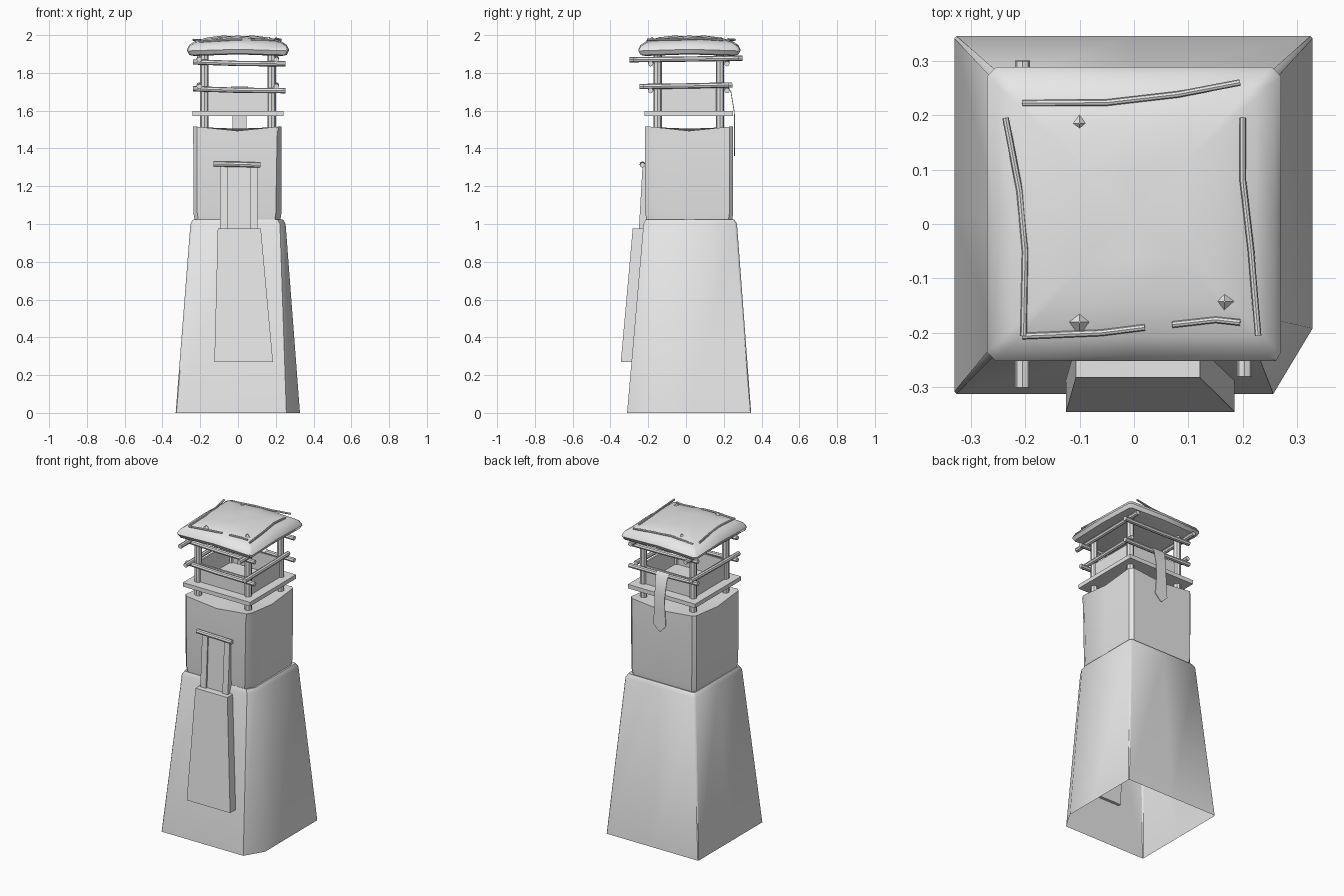
import bpy, bmesh, math

if "Cube" in bpy.data.objects:
    bpy.data.objects.remove(bpy.data.objects["Cube"], do_unlink=True)

GREY = (0.8, 0.8, 0.8, 1)
mat = bpy.data.materials.new("plain grey")
mat.use_nodes = True
mat.diffuse_color = GREY
mat.node_tree.nodes["Principled BSDF"].inputs["Base Color"].default_value = GREY
parts = []


def add_object(name, data):
    data.materials.append(mat)
    ob = bpy.data.objects.new(name, data)
    bpy.context.scene.collection.objects.link(ob)
    parts.append(ob)
    return ob


def loft(name, rings, bottom=True, top=True):
    """Skin a stack of equal-length point rings."""
    bm = bmesh.new()
    loops = [[bm.verts.new(p) for p in ring] for ring in rings]
    n = len(loops[0])
    for a, b in zip(loops, loops[1:]):
        for i in range(n):
            j = (i + 1) % n
            bm.faces.new((a[i], a[j], b[j], b[i]))
    if bottom:
        bm.faces.new(loops[0][::-1])
    if top:
        # fan to the middle so a wavy rim still closes cleanly
        mid = bm.verts.new([sum(v.co[k] for v in loops[-1]) / n for k in range(3)])
        for i in range(n):
            bm.faces.new((loops[-1][i], loops[-1][(i + 1) % n], mid))
    bmesh.ops.recalc_face_normals(bm, faces=bm.faces)
    me = bpy.data.meshes.new(name)
    bm.to_mesh(me)
    bm.free()
    return add_object(name, me)


def ring(x0, x1, y0, y1, z, cut=0.02, front_cut=None, sag=0.0):
    """Rectangle with cut corners; side middles drop by sag."""
    c, f = cut, cut if front_cut is None else front_cut
    xm, ym, low = (x0 + x1) / 2, (y0 + y1) / 2, z - sag
    return [(x0 + c, y0, z), (xm, y0, low), (x1 - f * 0.6, y0, z),
            (x1, y0 + f, z), (x1, ym, low), (x1, y1 - c, z),
            (x1 - c, y1, z), (xm, y1, low), (x0 + c, y1, z),
            (x0, y1 - c, z), (x0, ym, low), (x0, y0 + c, z)]


def quad(x0, x1, y0, y1, z):
    return [(x0, y0, z), (x1, y0, z), (x1, y1, z), (x0, y1, z)]


def box(name, x0, x1, y0, y1, z0, z1):
    return loft(name, [quad(x0, x1, y0, y1, z0), quad(x0, x1, y0, y1, z1)])


def pole(name, points, radius):
    """Round stick along a path."""
    cu = bpy.data.curves.new(name, "CURVE")
    cu.dimensions = "3D"
    cu.bevel_depth = radius
    cu.bevel_resolution = 2
    cu.use_fill_caps = True
    sp = cu.splines.new("POLY")
    sp.points.add(len(points) - 1)
    for p, co in zip(sp.points, points):
        p.co = (*co, 1)
    return add_object(name, cu)


# Tapered lower tower, open underneath, with a shoulder at the top
loft("lower_tower", [
    ring(-0.33, 0.328, -0.312, 0.345, 0, 0.004, 0.12),
    ring(-0.252, 0.252, -0.225, 0.27, 1.0, 0.012, 0.05),
    ring(-0.238, 0.238, -0.213, 0.255, 1.025, 0.012, 0.05),
    ring(-0.22, 0.215, -0.195, 0.235, 1.02, 0.012, 0.05)], bottom=False)

# Upper block with a sagging rim
loft("upper_tower", [
    ring(-0.225, 0.22, -0.205, 0.24, 0.99, 0.02, 0.05),
    ring(-0.236, 0.23, -0.216, 0.25, 1.06, 0.02, 0.05),
    ring(-0.237, 0.231, -0.217, 0.25, 1.46, 0.02, 0.04),
    ring(-0.237, 0.231, -0.217, 0.25, 1.515, 0.02, 0.03, 0.022),
    ring(-0.215, 0.21, -0.195, 0.23, 1.512, 0.02, 0.03, 0.022)])

# Front buttress and the framed opening above it
loft("buttress", [quad(-0.125, 0.185, -0.345, -0.27, 0.27),
                  quad(-0.107, 0.121, -0.282, -0.205, 0.975)])
for side, a, b in (("right", -0.095, -0.055), ("left", 0.063, 0.102)):
    loft(side + "_window_post", [quad(a, b, -0.25, -0.2, 0.96),
                                 quad(a, b, -0.23, -0.2, 1.31)])
loft("window_panel", [quad(-0.06, 0.07, -0.238, -0.2, 0.96),
                      quad(-0.06, 0.07, -0.222, -0.2, 1.31)])
pole("window_lintel", [(-0.13, -0.23, 1.318), (0, -0.232, 1.316),
                       (0.118, -0.23, 1.312)], 0.014)

# Lookout floor, corner posts and low walls
box("lookout_floor", -0.24, 0.24, -0.22, 0.25, 1.572, 1.598)
FRONT, BACK, SIDE = -0.15, 0.18, 0.178
for x in (-SIDE, SIDE):
    for y in (FRONT, BACK):
        pole("corner_post", [(x, y, 1.49), (x, y, 1.905)], 0.022)
    box("side_wall", x - 0.005, x + 0.005, FRONT, BACK, 1.595, 1.725)
for y in (FRONT, BACK):
    box("end_wall", -SIDE, SIDE, y - 0.005, y + 0.005, 1.595, 1.715)

# Crossed log rails, a lower and an upper set
for level, reach in ((1.708, 0.245), (1.85, 0.3)):
    for y in (FRONT - 0.037, BACK + 0.037):
        pole("cross_rail", [(-0.238, y, level + 0.008), (0, y, level),
                            (0.252, y, level - 0.002)], 0.014)
    for x in (-0.205, 0.203):
        end = reach if x < 0 else reach - 0.02
        pole("side_rail", [(x, -end, level + 0.02), (x, 0, level + 0.023),
                           (x, end, level + 0.028)], 0.014)

# Cushion-shaped roof
levels = [(0.235, 1.89), (0.258, 1.895), (0.27, 1.917), (0.258, 1.94),
          (0.225, 1.962), (0.16, 1.98), (0.08, 1.99)]
loft("roof", [ring(-r, r, 0.018 - r, 0.018 + r, z, r * 0.06, None, -0.008)
              for r, z in levels])

# Bent twigs lying on the roof
twigs = [
    [(-0.205, 0.222, 1.965), (-0.05, 0.223, 1.978), (0.08, 0.238, 1.975), (0.195, 0.26, 1.975)],
    [(-0.236, 0.195, 1.975), (-0.21, 0.06, 1.972), (-0.2, -0.05, 1.974), (-0.203, -0.205, 1.968)],
    [(0.2, 0.195, 1.975), (0.2, 0.08, 1.982), (0.215, -0.05, 1.978), (0.228, -0.205, 1.975)],
    [(-0.205, -0.206, 1.965), (-0.06, -0.2, 1.975), (0.02, -0.19, 1.977)],
    [(0.07, -0.185, 1.976), (0.15, -0.176, 1.974), (0.195, -0.181, 1.976)]]
for path in twigs:
    pole("roof_twig", path, 0.006)

# Small pyramid studs on the roof
for x, y in ((-0.1, 0.185), (-0.1, -0.18), (0.166, -0.142)):
    rings = [[(x + r * math.cos(k * math.pi / 2), y + r * math.sin(k * math.pi / 2), z)
              for k in range(4)] for r, z in ((0.027, 1.965), (0.002, 1.99))]
    loft("roof_stud", rings)

# Cloth strip hanging over the back rail, with a pointed end
cloth = [(0.045, 0.2, 1.71), (0.045, 0.22, 1.727), (0.042, 0.238, 1.7), (0.036, 0.256, 1.59),
         (0.038, 0.257, 1.5), (0.045, 0.257, 1.4), (0.006, 0.257, 1.36)]
loft("hanging_cloth", [quad(0.008 - w, 0.008 + w, y - 0.002, y + 0.002, z)
                       for w, y, z in cloth])

# Bake the sticks to meshes and smooth the rounded parts
bpy.ops.object.select_all(action="DESELECT")
for ob in parts:
    ob.select_set(True)
bpy.context.view_layer.objects.active = parts[0]
bpy.ops.object.convert(target="MESH")
bpy.ops.object.shade_smooth_by_angle(angle=math.radians(40))
